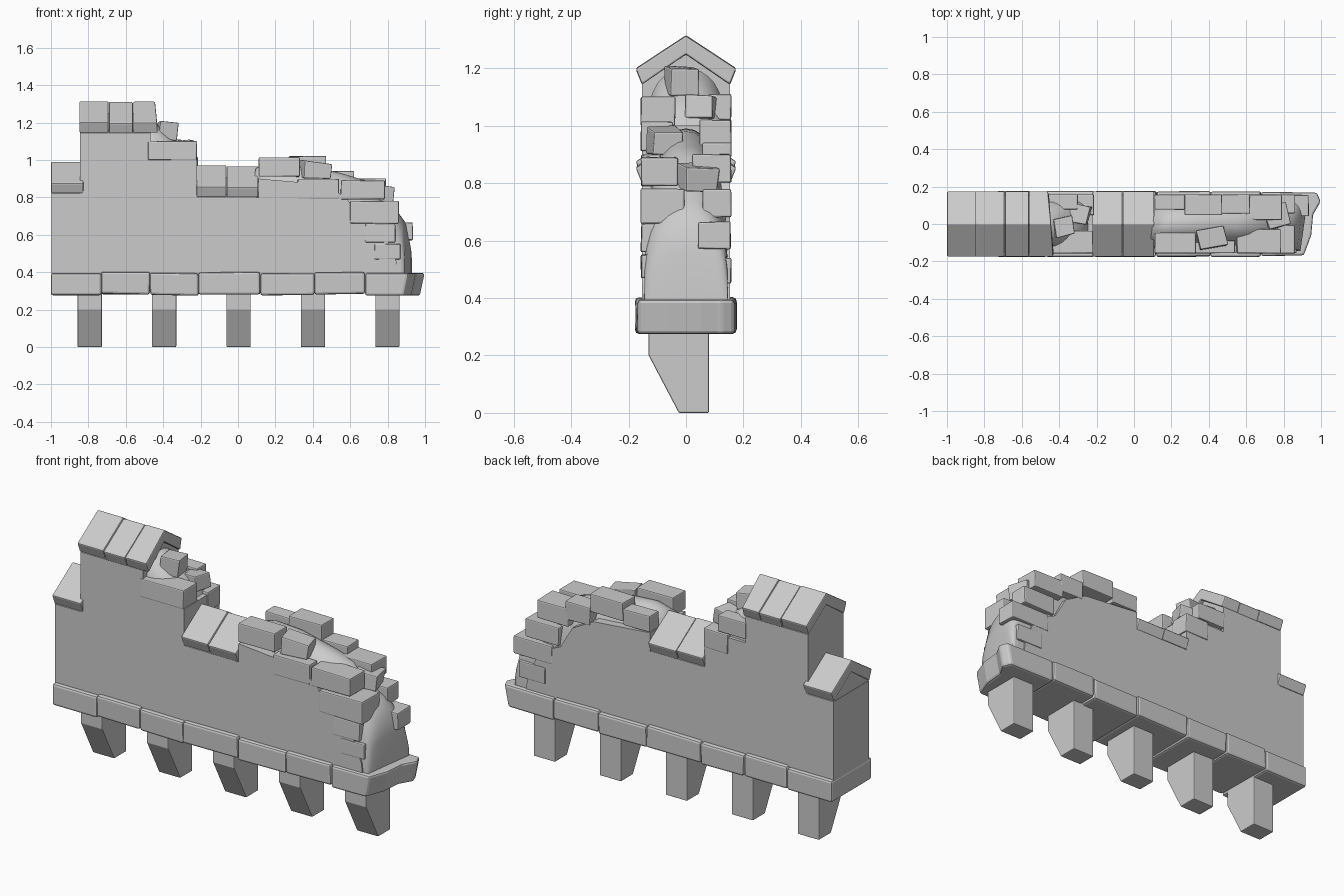
import bpy, bmesh, math, random
from mathutils import Vector, Matrix

random.seed(4)
cube = bpy.data.objects.get("Cube")
if cube:
    bpy.data.objects.remove(cube, do_unlink=True)

stone = bpy.data.materials.new("grey_stone")
stone.use_nodes = True
stone.diffuse_color = (0.6, 0.6, 0.6, 1)
stone.node_tree.nodes["Principled BSDF"].inputs["Base Color"].default_value = (0.6, 0.6, 0.6, 1)

HALF = 0.153    # half thickness of the wall
EAVE = 0.175    # half width of copings and plinth


def finish(name, bm, bevel=0.0, smooth=False):
    bmesh.ops.recalc_face_normals(bm, faces=bm.faces)
    mesh = bpy.data.meshes.new(name)
    bm.to_mesh(mesh)
    bm.free()
    mesh.materials.append(stone)
    for p in mesh.polygons:
        p.use_smooth = smooth
    ob = bpy.data.objects.new(name, mesh)
    bpy.context.collection.objects.link(ob)
    if bevel:
        mod = ob.modifiers.new("worn_edges", "BEVEL")
        mod.width = bevel
        mod.segments = 2
    return ob


def prism(name, profile, a, b, axis, bevel=0.0, tweak=None):
    """Extrude a 2D outline from a to b along the x, y or z axis."""
    place = {"x": lambda u, v, w: (w, u, v),
             "y": lambda u, v, w: (u, w, v),
             "z": lambda u, v, w: (u, v, w)}[axis]
    bm = bmesh.new()
    ends = [[bm.verts.new(place(u, v, w)) for u, v in profile] for w in (a, b)]
    bm.faces.new(ends[0])
    bm.faces.new(ends[1])
    n = len(profile)
    for i in range(n):
        j = (i + 1) % n
        bm.faces.new((ends[0][i], ends[0][j], ends[1][j], ends[1][i]))
    if tweak:
        for v in bm.verts:
            tweak(v)
    return finish(name, bm, bevel)


def box(name, x, y, z, bevel=0.006, turn=0.0, rough=0.0):
    """Block between the given limits, optionally turned and roughened."""
    bm = bmesh.new()
    bmesh.ops.create_cube(bm, size=1)
    size = Vector((x[1] - x[0], y[1] - y[0], z[1] - z[0]))
    mid = Vector((x[1] + x[0], y[1] + y[0], z[1] + z[0])) / 2
    spin = Matrix.Rotation(turn, 3, "Z") @ Matrix.Rotation(turn / 2, 3, "Y")
    for v in bm.verts:
        v.co = mid + spin @ (v.co * size)
        v.co += Vector([random.uniform(-rough, rough) for _ in range(3)])
    return finish(name, bm, bevel)


def rubble(name, stations, half, foot, slant):
    """Smooth lump lofted through arches of varying height."""
    bm = bmesh.new()
    rings = []
    for x, top in stations:
        ring = []
        for i in range(17):
            t = math.pi * i / 16
            y = -half * math.cos(t)
            z = foot + (top - foot) * max(math.sin(t), 0) ** 0.4
            ring.append(bm.verts.new((x + slant * y, y, z)))
        rings.append(ring)
    for p, q in zip(rings, rings[1:]):
        for i in range(16):
            bm.faces.new((p[i], p[i + 1], q[i + 1], q[i]))
    bm.faces.new(rings[0])
    bm.faces.new(rings[-1])
    return finish(name, bm, smooth=True)


def coping(name, joints, ridge, tweak=None):
    """Gabled roof stones over a gabled head of wall."""
    outline = [(0, ridge), (EAVE, ridge - .115), (HALF, ridge - .17), (0, ridge - .065),
               (-HALF, ridge - .17), (-EAVE, ridge - .115)]
    for i, (a, b) in enumerate(zip(joints, joints[1:])):
        drop = (0, .004, .002)[i % 3]
        last = b == joints[-1]
        prism(f"{name}_{i + 1}", [(u, v - drop) for u, v in outline], a, b - .002, "x",
              .006, tweak if last else None)
    head = [(-HALF, .5), (HALF, .5), (HALF, ridge - .17), (0, ridge - .064), (-HALF, ridge - .17)]
    prism(name + "_wall_head", head, joints[0] + .004, joints[-1] - .012, "x")


# Wall face
face = [(-.998, .3), (-.998, .82), (-.83, .82), (-.83, 1.14), (-.48, 1.14), (-.48, 1.0),
        (-.22, 1.0), (-.22, .8), (.11, .8), (.11, .9), (.45, .87), (.58, .8), (.65, .68),
        (.78, .62), (.85, .45), (.87, .3)]
prism("wall", face, -HALF, HALF, "y")


# Copings; the tall one has a broken end
def broken_end(v):
    if v.co.x > -.5:
        v.co.x += .03 - .2 * abs(abs(v.co.y) - .08) - .08 * v.co.y


coping("low_coping", [-1, -.825], .99)
coping("tall_coping", [-.848, -.69, -.56, -.455], 1.315, broken_end)
coping("middle_coping", [-.222, -.06, .11], .972)

# Rubble core exposed where the wall has collapsed
rubble("right_core", [(.1, .96), (.2, .99), (.35, .98), (.55, .93), (.68, .89), (.76, .79),
                      (.84, .74), (.89, .67), (.91, .56), (.905, .32)], .147, .3, .14)
rubble("left_core", [(-.52, 1.2), (-.44, 1.2), (-.37, 1.13), (-.31, 1.09), (-.25, 1.03),
                     (-.23, .85)], .14, .8, 0)

# Broken bricks: x limits, z limits, depth from the face
front_bricks = [(-.48, -.22, 1.0, 1.1, .12), (.11, .33, .91, 1.015, .11),
                (.32, .54, .79, .9, .07), (.55, .785, .79, .89, .13),
                (.6, .86, .66, .78, .15), (.73, .87, .47, .55, .08), (.68, .84, .56, .66, .05)]
back_bricks = [(-.36, -.215, .91, 1.015, .11), (-.47, -.3, 1.02, 1.11, .08),
               (.11, .27, .9, .99, .08), (.27, .47, .92, 1.02, .11), (.47, .62, .84, .94, .1),
               (.6, .79, .8, .9, .135), (.66, .86, .68, .78, .1), (.7, .935, .57, .665, .115),
               (.74, .9, .45, .54, .07)]
for side, rows in (("front", front_bricks), ("back", back_bricks)):
    s = -1 if side == "front" else 1
    for i, (x0, x1, z0, z1, d) in enumerate(rows):
        y = sorted((s * .157, s * (.157 - d)))
        box(f"{side}_brick_{i + 1}", (x0, x1), y, (z0, z1), rough=.002)

# Loose stones lying in the rubble
loose = [((-.43, -.33), (-.065, .035), (1.11, 1.2), .15),
         ((-.34, -.24), (0, .1), (1.02, 1.1), -.2),
         ((.34, .49), (-.125, -.025), (.9, .99), .18),
         ((.7, .82), (-.02, .1), (.78, .86), .25)]
for i, (x, y, z, turn) in enumerate(loose):
    box(f"loose_stone_{i + 1}", x, y, z, turn=turn, rough=.006)

# Plinth course of worn stones with a broken last stone
joints = [-1, -.73, -.47, -.21, .12, .41, .68]
for i, (a, b) in enumerate(zip(joints, joints[1:])):
    low = .276 + .006 * (i % 2)
    box(f"plinth_stone_{i + 1}", (a, b), (-EAVE, EAVE), (low, low + .118), .012, rough=.003 if i else 0)


def chip(v):
    if v.co.x > .9 and v.co.z < .33:
        v.co.x -= .025


plan = [(.68, -.172), (.91, -.168), (.95, -.06), (.96, .05), (1.0, .12), (.98, .168), (.68, .172)]
prism("broken_plinth_stone", plan, .274, .395, "z", .012, chip)

# Tapered corbels below
corbel = [(-.13, .3), (-.13, .2), (-.025, 0), (.08, 0), (.08, .3)]
for i in range(5):
    x = -.793 + .398 * i
    prism(f"corbel_{i + 1}", corbel, x - .065, x + .065, "x", .005)
